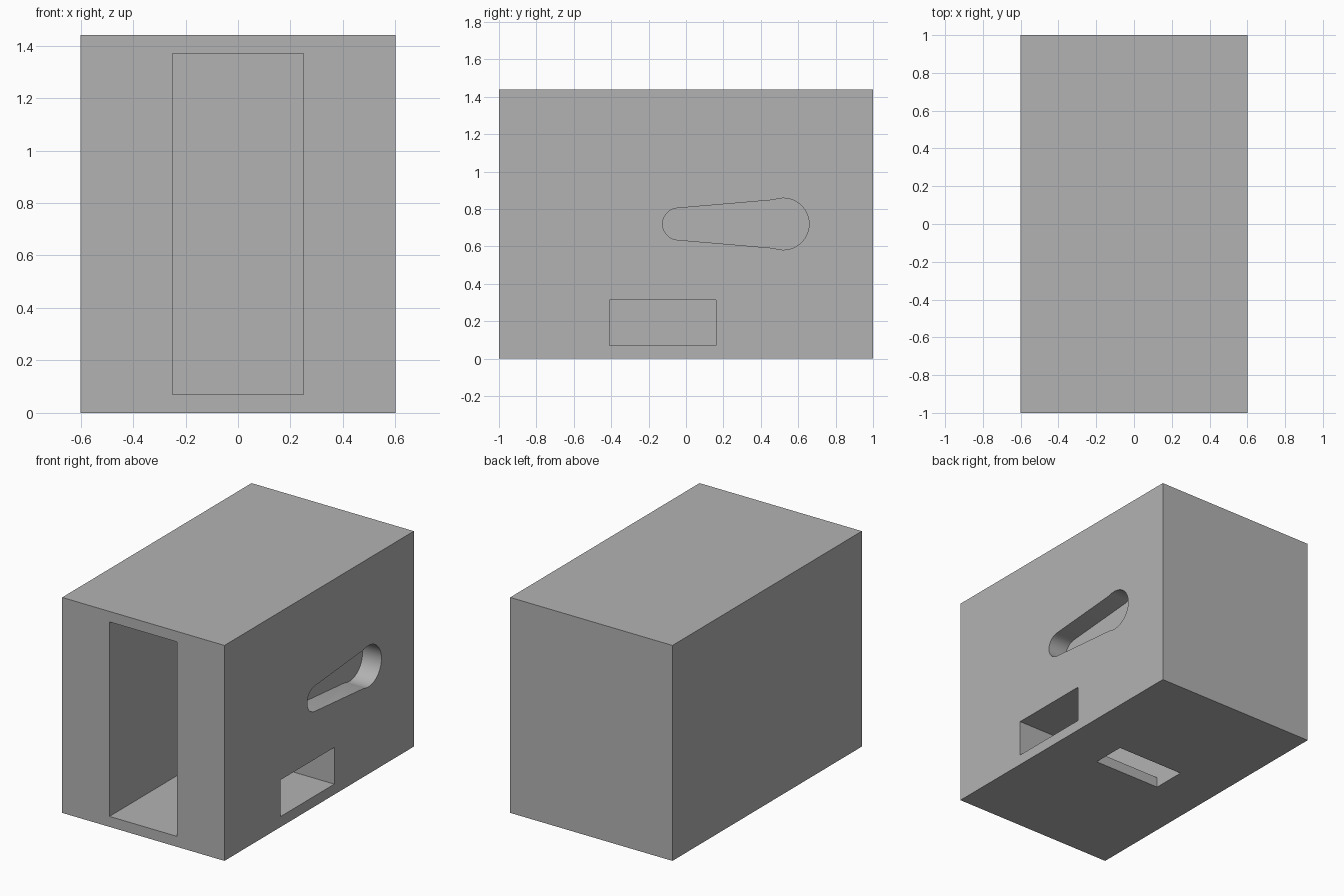
import bpy, bmesh
from math import radians, sin, cos

cube = bpy.data.objects.get("Cube")
if cube:
    bpy.data.objects.remove(cube, do_unlink=True)

grey = bpy.data.materials.new("plain_grey")
grey.use_nodes = True
colour = (0.45, 0.45, 0.45, 1)
grey.diffuse_color = colour
for node in grey.node_tree.nodes:
    if node.type == 'BSDF_PRINCIPLED':
        node.inputs["Base Color"].default_value = colour


def prism(name, profile, x0, x1):
    """Extrude a (y, z) profile along x."""
    bm = bmesh.new()
    face = bm.faces.new([bm.verts.new((x0, y, z)) for y, z in profile])
    out = bmesh.ops.extrude_face_region(bm, geom=[face])["geom"]
    moved = [v for v in out if isinstance(v, bmesh.types.BMVert)]
    bmesh.ops.translate(bm, verts=moved, vec=(x1 - x0, 0, 0))
    bmesh.ops.recalc_face_normals(bm, faces=bm.faces)
    mesh = bpy.data.meshes.new(name)
    bm.to_mesh(mesh)
    bm.free()
    mesh.materials.append(grey)
    obj = bpy.data.objects.new(name, mesh)
    bpy.context.collection.objects.link(obj)
    return obj


def box(name, x, y, z):
    corners = [(y[0], z[0]), (y[1], z[0]), (y[1], z[1]), (y[0], z[1])]
    return prism(name, corners, *x)


def arc(y, z, radius, start, end, steps):
    angles = [radians(start + (end - start) * i / steps) for i in range(steps + 1)]
    return [(y + radius * cos(a), z + radius * sin(a)) for a in angles]


# Solid block
block = box("dispenser_block", (-0.6, 0.6), (-1, 1), (0, 1.44))

# Openings: tall front cavity, side window, floor slot, shallow tapered recess
end, floor = 0.16, 0.07
recess = arc(0.52, 0.72, 0.138, -111, 111, 40) + arc(-0.04, 0.72, 0.085, 95, 265, 28)
cutters = [
    box("cavity_cutter", (-0.25, 0.25), (-1.1, end), (floor, 1.37)),
    box("window_cutter", (0, 0.7), (-0.41, end), (floor, 0.315)),
    box("slot_cutter", (-0.25, 0.25), (-0.07, end), (-0.1, 0.2)),
    prism("recess_cutter", recess, 0.46, 0.7),
]

bpy.context.view_layer.objects.active = block
for cutter in cutters:
    cutter.hide_render = True
    mod = block.modifiers.new(cutter.name, 'BOOLEAN')
    mod.operation = 'DIFFERENCE'
    mod.solver = 'EXACT'
    mod.object = cutter
    bpy.ops.object.modifier_apply(modifier=mod.name)
    bpy.data.objects.remove(cutter, do_unlink=True)

# Smooth only the rounded recess walls
bpy.ops.object.select_all(action='DESELECT')
block.select_set(True)
bpy.ops.object.shade_smooth_by_angle(angle=radians(20))
